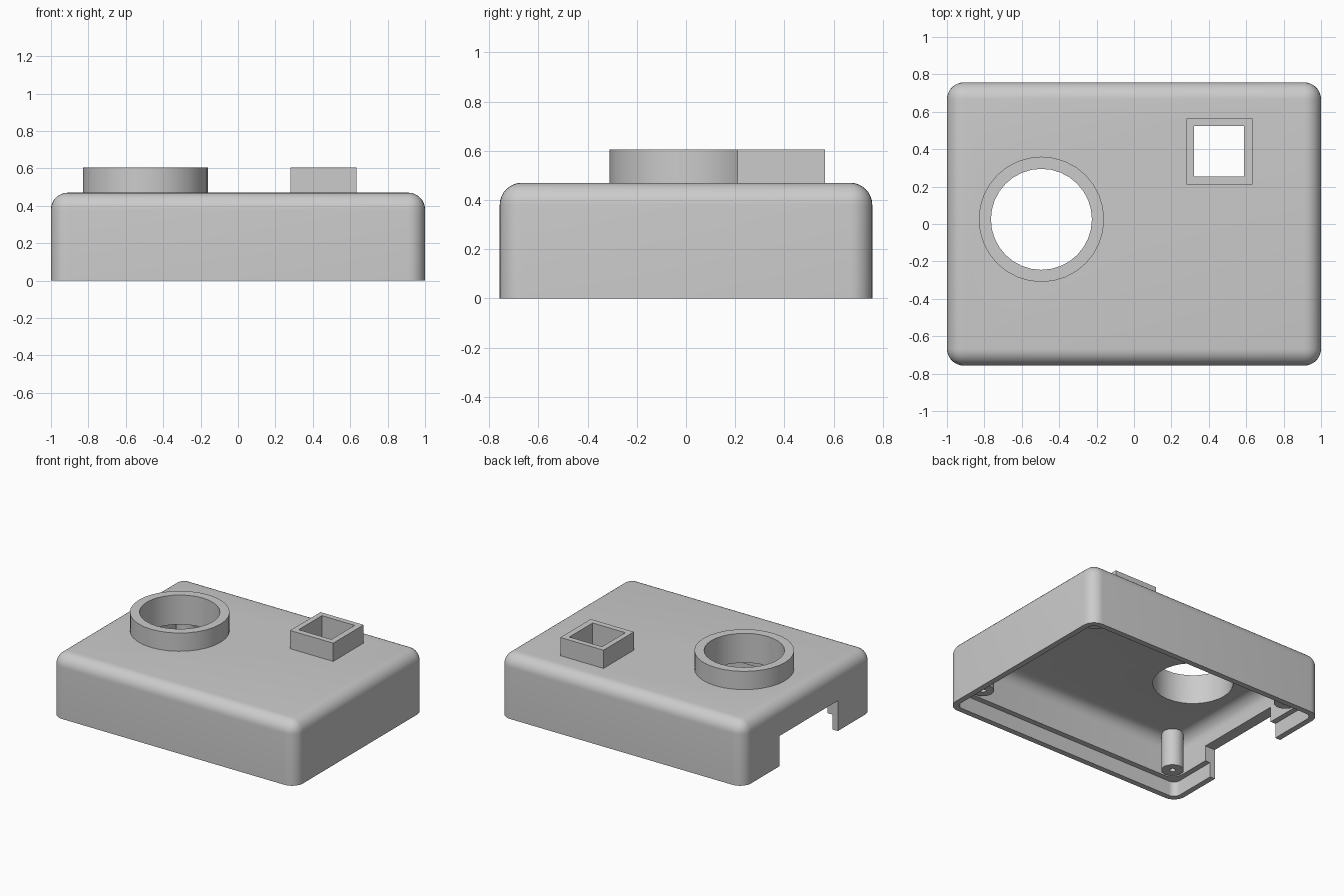
import bpy, bmesh, math
from mathutils import Matrix

if "Cube" in bpy.data.objects:
    bpy.data.objects.remove(bpy.data.objects["Cube"], do_unlink=True)

grey = bpy.data.materials.new("plain grey")
grey.use_nodes = True
colour = (0.6, 0.6, 0.6, 1)
grey.diffuse_color = colour
grey.node_tree.nodes["Principled BSDF"].inputs["Base Color"].default_value = colour

HALF_X, HALF_Y, TOP = 1.0, 0.757, 0.47
WALL, LIP, LIP_TOP, RADIUS = 0.083, 0.042, 0.11, 0.09
TOWER_TOP = 0.605


def finish(bm, name):
    bmesh.ops.recalc_face_normals(bm, faces=bm.faces)
    mesh = bpy.data.meshes.new(name)
    bm.to_mesh(mesh)
    bm.free()
    mesh.materials.append(grey)
    obj = bpy.data.objects.new(name, mesh)
    bpy.context.collection.objects.link(obj)
    return obj


def block(name, x0, x1, y0, y1, z0, z1, radius=0, round_top=True):
    """Box whose upright edges, and optionally top edges, are rounded."""
    bm = bmesh.new()
    bmesh.ops.create_cube(bm, size=1)
    for v in bm.verts:
        v.co.x = x1 if v.co.x > 0 else x0
        v.co.y = y1 if v.co.y > 0 else y0
        v.co.z = z1 if v.co.z > 0 else z0
    if radius:
        def rounded(edge):
            a, b = (v.co.z for v in edge.verts)
            return a != b or (round_top and a > (z0 + z1) / 2)
        bmesh.ops.bevel(bm, geom=[e for e in bm.edges if rounded(e)],
                        offset=radius, segments=8, profile=0.5, affect='EDGES')
    return finish(bm, name)


def inset_block(name, inset, z0, z1, radius, round_top=True):
    x, y = HALF_X - inset, HALF_Y - inset
    return block(name, -x, x, -y, y, z0, z1, radius, round_top)


def cylinder(name, x, y, radius, z0, z1, sides):
    bm = bmesh.new()
    bmesh.ops.create_cone(bm, cap_ends=True, segments=sides, radius1=radius,
                          radius2=radius, depth=z1 - z0,
                          matrix=Matrix.Translation((x, y, (z0 + z1) / 2)))
    return finish(bm, name)


def activate(obj):
    bpy.ops.object.select_all(action='DESELECT')
    obj.select_set(True)
    bpy.context.view_layer.objects.active = obj


def combine(obj, other, operation):
    """Apply a boolean and discard the helper."""
    mod = obj.modifiers.new("combine", 'BOOLEAN')
    mod.operation, mod.solver, mod.object = operation, 'EXACT', other
    activate(obj)
    bpy.ops.object.modifier_apply(modifier=mod.name)
    bpy.data.objects.remove(other, do_unlink=True)


def smooth(obj):
    activate(obj)
    bpy.ops.object.shade_smooth_by_angle(angle=math.radians(30))


# Rounded case with the round and square collars on top
case = inset_block("case_shell", 0, 0, TOP, RADIUS)
ring_x, ring_y = -0.495, 0.025
combine(case, cylinder("round_collar", ring_x, ring_y, 0.335, 0.43, TOWER_TOP, 32), 'UNION')
combine(case, block("square_collar", 0.28, 0.633, 0.21, 0.565, 0.43, TOWER_TOP), 'UNION')

# Hollow inside, stepped rim, side opening and the two through holes
cutters = [
    inset_block("cavity", WALL, -0.1, TOP - WALL, RADIUS),
    inset_block("rim_step", LIP, -0.2, LIP_TOP, 0.05, round_top=False),
    block("side_opening", -1.2, -0.85, -0.348, 0.333, -0.3, 0.224),
    cylinder("round_hole", ring_x, ring_y, 0.27, 0.2, 0.8, 32),
    block("square_hole", 0.32, 0.588, 0.253, 0.525, 0.2, 0.8),
]
for cutter in cutters:
    combine(case, cutter, 'DIFFERENCE')
smooth(case)

# Screw posts in the four corners
for x, side in ((-0.83, "right"), (0.83, "left")):
    for y, end in ((-0.587, "front"), (0.587, "back")):
        post = cylinder(f"screw_post_{end}_{side}", x, y, 0.075, LIP_TOP, 0.42, 24)
        combine(post, cylinder("pilot_hole", x, y, 0.02, 0, 0.35, 12), 'DIFFERENCE')
        smooth(post)
